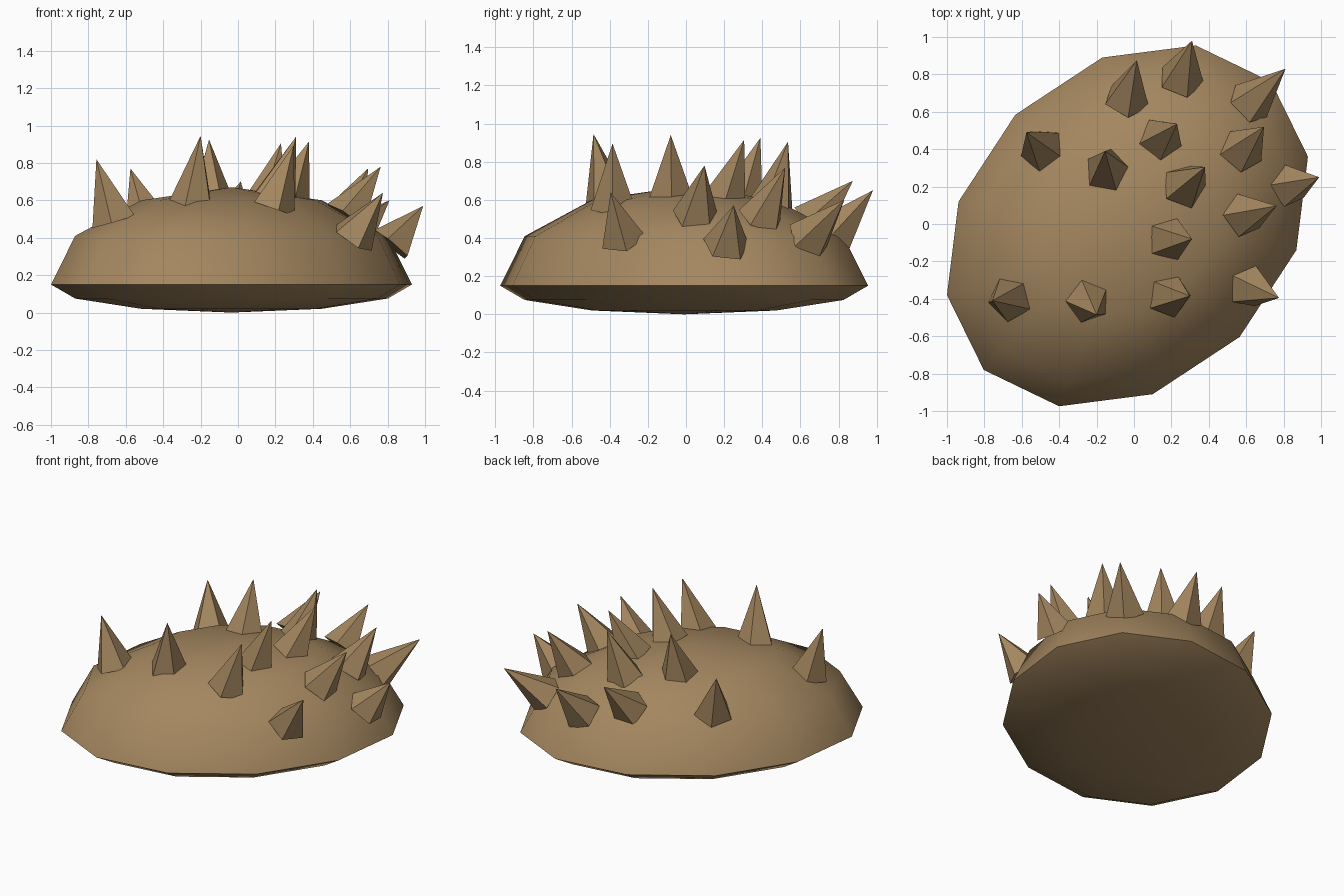
import bpy, bmesh, math
from mathutils import Vector, Matrix

if "Cube" in bpy.data.objects:
    bpy.data.objects.remove(bpy.data.objects["Cube"])

mat = bpy.data.materials.new("tan_shell")
mat.diffuse_color = (0.37, 0.24, 0.115, 1)
mat.use_nodes = True
mat.node_tree.nodes["Principled BSDF"].inputs["Base Color"].default_value = mat.diffuse_color

CX, CY, RIM, TOP = -0.035, -0.01, 0.15, 0.52
U, V = Vector((0.965, 0.37)), Vector((-0.135, 0.90))  # half axes of the skewed oval


def add_object(name, bm):
    mesh = bpy.data.meshes.new(name)
    bm.to_mesh(mesh)
    bm.free()
    mesh.materials.append(mat)
    obj = bpy.data.objects.new(name, mesh)
    bpy.context.collection.objects.link(obj)
    return obj


def dome_height(x, y):
    det = U.x * V.y - U.y * V.x
    px, py = x - CX, y - CY
    a = (px * V.y - py * V.x) / det
    b = (U.x * py - U.y * px) / det
    return RIM + TOP * math.sqrt(max(0, 1 - a * a - b * b))


# Body: 12-sided dome with a shallow underside
bm = bmesh.new()
bmesh.ops.create_uvsphere(bm, u_segments=12, v_segments=6, radius=1)
for v in bm.verts:
    x, y, z = v.co
    p = U * x + V * y
    v.co = (CX + p.x, CY + p.y, RIM + z * (TOP if z > 0 else RIM))
body = add_object("shell_body", bm)
bpy.context.view_layer.objects.active = body
body.select_set(True)
bpy.ops.object.shade_smooth_by_angle(angle=math.radians(50))
body.select_set(False)

# Spikes: base x, y; tip x, y, z; turn of the five-sided base
spikes = [
    (-0.485, 0.395, -0.575, 0.49, 0.77, 48),
    (-0.145, 0.285, -0.155, 0.39, 0.925, 6),
    (-0.04, 0.66, 0.015, 0.875, 0.70, 54),
    (0.25, 0.77, 0.31, 0.98, 0.65, 66),
    (0.61, 0.64, 0.81, 0.83, 0.60, 45),
    (0.145, 0.45, 0.23, 0.535, 0.905, 48),
    (0.57, 0.39, 0.695, 0.52, 0.77, 50),
    (0.265, 0.20, 0.38, 0.305, 0.915, 0),
    (0.82, 0.21, 0.99, 0.25, 0.57, 40),
    (0.58, 0.05, 0.763, 0.097, 0.78, 40),
    (0.19, -0.08, 0.31, -0.08, 0.94, 2),
    (0.185, -0.38, 0.298, -0.385, 0.895, 70),
    (0.61, -0.33, 0.775, -0.395, 0.64, 5),
    (-0.245, -0.41, -0.20, -0.485, 0.945, 36),
    (-0.66, -0.40, -0.757, -0.41, 0.82, 46),
]
for i, (bx, by, tx, ty, tz, turn) in enumerate(spikes, 1):
    base = Vector((bx, by, dome_height(bx, by) - 0.04))
    axis = Vector((tx, ty, tz)) - base
    tilt = Vector((0, 0, 1)).rotation_difference(axis).to_matrix().to_4x4()
    place = (Matrix.Translation(base) @ tilt
             @ Matrix.Rotation(math.radians(turn), 4, "Z"))
    bm = bmesh.new()
    ring = [bm.verts.new(place @ Vector((0.125 * math.cos(a), 0.125 * math.sin(a), 0)))
            for a in (k * math.tau / 5 for k in range(5))]
    tip = bm.verts.new((tx, ty, tz))
    bm.faces.new(ring[::-1])
    for k in range(5):
        bm.faces.new((ring[k], ring[(k + 1) % 5], tip))
    add_object(f"spike_{i}", bm)
